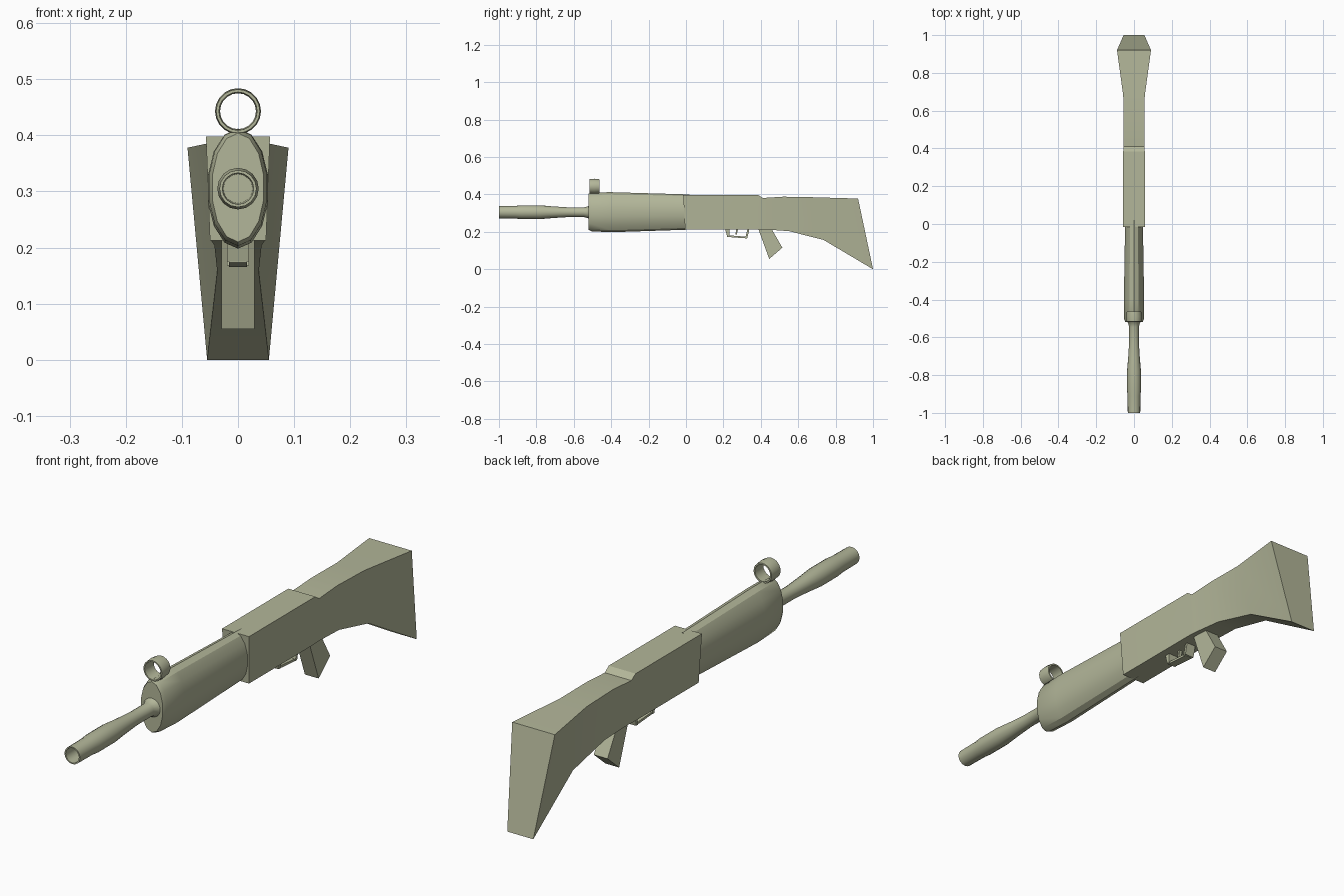
import bpy, bmesh
from math import sin, cos, tau, radians

cube = bpy.data.objects.get("Cube")
if cube:
    bpy.data.objects.remove(cube)

COLOUR = (0.45, 0.47, 0.32, 1)
olive = bpy.data.materials.new("olive_grey")
olive.use_nodes = True
olive.diffuse_color = COLOUR
olive.node_tree.nodes["Principled BSDF"].inputs["Base Color"].default_value = COLOUR


def loft(name, rings, caps=True, closed=False, angle=25):
    """Skin a list of point rings; closed joins the last ring to the first."""
    bm = bmesh.new()
    loops = [[bm.verts.new(p) for p in ring] for ring in rings]
    n = len(loops[0])
    pairs = list(zip(loops, loops[1:]))
    if closed:
        pairs.append((loops[-1], loops[0]))
    for a, b in pairs:
        for i in range(n):
            j = (i + 1) % n
            bm.faces.new((a[i], a[j], b[j], b[i]))
    if caps and not closed:
        bm.faces.new(loops[0])
        bm.faces.new(loops[-1])
    bmesh.ops.recalc_face_normals(bm, faces=bm.faces)
    mesh = bpy.data.meshes.new(name)
    bm.to_mesh(mesh)
    bm.free()
    mesh.materials.append(olive)
    obj = bpy.data.objects.new(name, mesh)
    bpy.context.collection.objects.link(obj)
    bpy.ops.object.select_all(action="DESELECT")
    obj.select_set(True)
    bpy.context.view_layer.objects.active = obj
    bpy.ops.object.shade_smooth_by_angle(angle=radians(angle))
    return obj


def oval(y, z, rx, rz, n):
    return [(rx * sin(tau * i / n), y, z + rz * cos(tau * i / n)) for i in range(n)]


def slab(name, profile, half_width):
    """Extrude a (y, z) side profile across x."""
    return loft(name, [[(x, y, z) for y, z in profile]
                       for x in (-half_width, half_width)])


def section(yt, zt, wt, yb, zb, wb):
    return [(-wt, yt, zt), (wt, yt, zt), (wb, yb, zb), (-wb, yb, zb)]


# Receiver and flared shoulder stock in one solid
loft("receiver_and_stock", [section(*s) for s in (
    (-0.015, 0.398, 0.057, -0.005, 0.213, 0.05),
    (0.385, 0.398, 0.057, 0.385, 0.213, 0.05),
    (0.41, 0.381, 0.056, 0.42, 0.213, 0.048),
    (0.52, 0.388, 0.055, 0.55, 0.204, 0.042),
    (0.68, 0.385, 0.057, 0.735, 0.157, 0.037),
    (0.92, 0.378, 0.09, 1.0, 0.0, 0.055))])

# Oval handguard with chamfered front
loft("handguard", [oval(*s, 14) for s in (
    (-0.52, 0.307, 0.047, 0.097),
    (-0.505, 0.307, 0.053, 0.104),
    (-0.40, 0.305, 0.055, 0.107),
    (0.02, 0.306, 0.048, 0.094))], angle=32)

# Barrel with open muzzle
BARREL = ((-0.88, 0.026), (-1.0, 0.028), (-1.0, 0.033), (-0.91, 0.034), (-0.88, 0.037),
          (-0.78, 0.037), (-0.71, 0.031), (-0.63, 0.026), (-0.545, 0.026),
          (-0.525, 0.031), (-0.515, 0.04))
loft("barrel", [oval(y, 0.305, r, r, 16) for y, r in BARREL], angle=35)

# Ring front sight
loft("front_sight_ring", [oval(y, 0.443, r, r, 20) for y, r in (
    (-0.515, 0.034), (-0.515, 0.039), (-0.49, 0.041), (-0.462, 0.038), (-0.462, 0.032))],
    closed=True, angle=35)

# Pistol grip
slab("grip", [(0.385, 0.22), (0.455, 0.22), (0.515, 0.115), (0.445, 0.055)], 0.029)

# Trigger guard and trigger
slab("guard_front", [(0.208, 0.22), (0.232, 0.22), (0.232, 0.175), (0.22, 0.175)], 0.02)
slab("guard_bar", [(0.22, 0.182), (0.325, 0.174), (0.325, 0.165), (0.22, 0.173)], 0.016)
slab("guard_rear", [(0.33, 0.22), (0.34, 0.22), (0.328, 0.168), (0.317, 0.168)], 0.02)
slab("trigger", [(0.268, 0.22), (0.28, 0.22), (0.272, 0.187), (0.265, 0.187)], 0.006)
